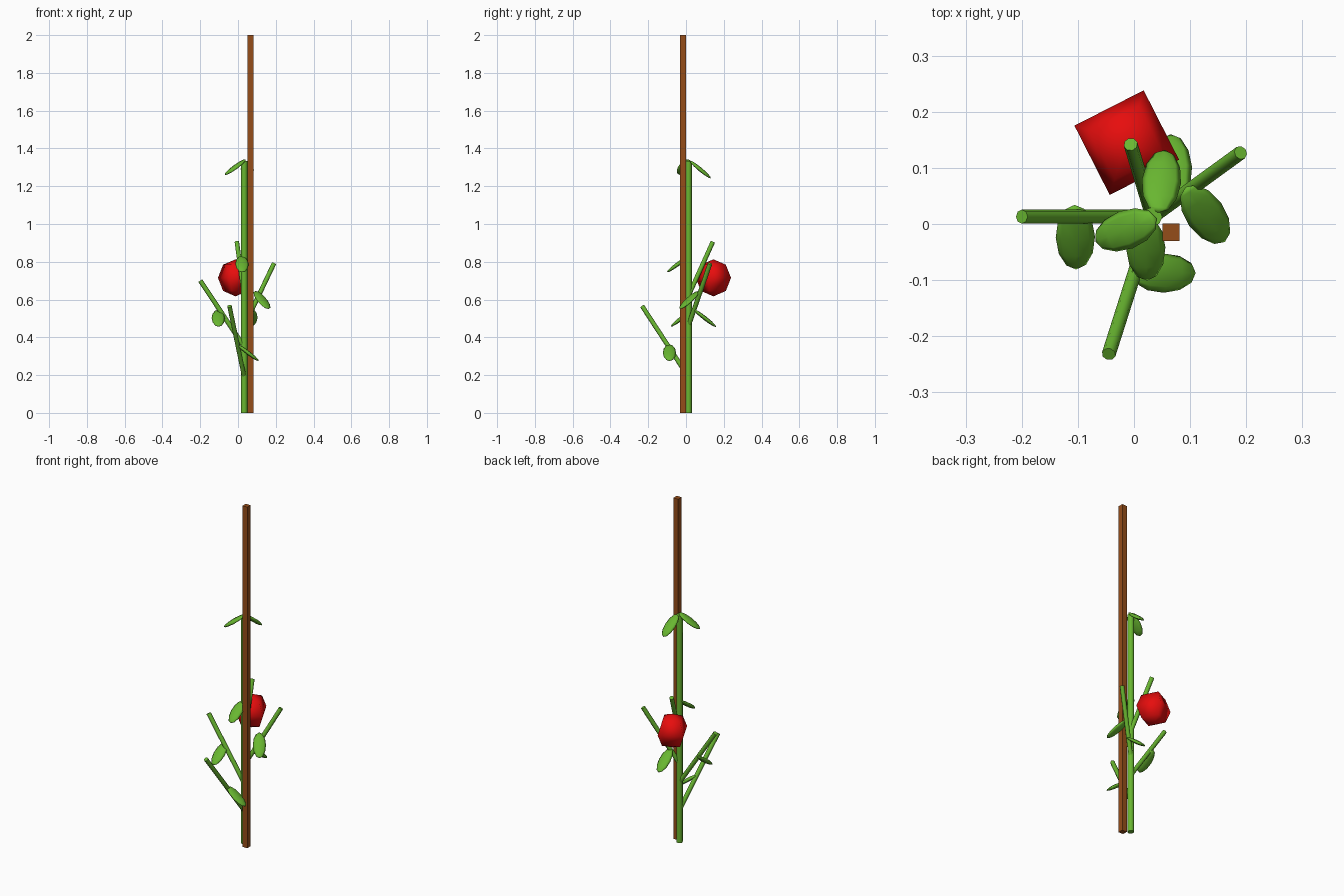
import bpy, math
from mathutils import Vector, Matrix

if "Cube" in bpy.data.objects:
    bpy.data.objects.remove(bpy.data.objects["Cube"])


def material(name, rgb):
    m = bpy.data.materials.new(name)
    m.diffuse_color = (*rgb, 1)
    m.use_nodes = True
    m.node_tree.nodes["Principled BSDF"].inputs["Base Color"].default_value = m.diffuse_color
    return m


GREEN = material("plant_green", (0.14, 0.47, 0.03))
RED = material("fruit_red", (0.8, 0.004, 0.004))
BROWN = material("stake_brown", (0.3, 0.075, 0.01))


def finish(name, mat, angle=None):
    ob = bpy.context.object
    ob.name = name
    ob.data.materials.append(mat)
    if angle:
        bpy.ops.object.shade_smooth_by_angle(angle=math.radians(angle))
    return ob


def rod(name, a, b, r):
    """Round stalk from a to b."""
    a, b = Vector(a), Vector(b)
    d = b - a
    bpy.ops.mesh.primitive_cylinder_add(
        vertices=8, radius=r, depth=d.length, location=(a + b) / 2,
        rotation=d.to_track_quat('Z', 'Y').to_euler())
    return finish(name, GREEN, 60)


def leaf(name, a, b):
    """Flattened ellipsoid from a to b, its broad face turned upwards."""
    a, b = Vector(a), Vector(b)
    along = (b - a).normalized()
    side = along.cross(Vector((0, 0, 1))).normalized()
    normal = along.cross(side)
    bpy.ops.mesh.primitive_uv_sphere_add(segments=8, ring_count=6, radius=1)
    ob = finish(name, GREEN, 70)
    size = Matrix.Diagonal((0.035, 0.011, (b - a).length / 2))
    rot = Matrix((side, normal, along)).transposed()
    if rot.determinant() < 0:
        rot = Matrix((-side, normal, along)).transposed()
    ob.data.transform((rot @ size).to_4x4())
    ob.location = (a + b) / 2


# Wooden stake
bpy.ops.mesh.primitive_cube_add(size=1, location=(0.066, -0.015, 1))
stake = finish("stake", BROWN)
stake.scale = (0.031, 0.031, 2)

# Main stem and its four branches
X, Y = 0.033, 0.013
rod("stem", (X, Y, 0), (X, Y, 1.333), 0.0175)
branches = [
    (0.19, (-0.045, -0.232, 0.565)),
    (0.35, (-0.2, 0.013, 0.70)),
    (0.46, (0.19, 0.127, 0.79)),
    (0.62, (-0.006, 0.142, 0.905)),
]
for i, (z, tip) in enumerate(branches):
    rod(f"branch_{i + 1}", (X, Y, z), tip, 0.0125)

# Leaves: two at the top, the rest along the branches
leaves = [
    ((0.043, 0.02, 1.335), (0.055, 0.132, 1.242)),
    ((0.04, 0.01, 1.342), (-0.069, -0.031, 1.26)),
    ((0.019, 0.015, 0.83), (0.023, -0.101, 0.745)),
    ((-0.005, -0.088, 0.362), (0.11, -0.087, 0.275)),
    ((-0.106, 0.034, 0.545), (-0.103, -0.081, 0.457)),
    ((0.092, 0.066, 0.645), (0.162, -0.032, 0.55)),
    ((0.072, 0.04, 0.548), (0.065, 0.16, 0.455)),
]
for i, (a, b) in enumerate(leaves):
    leaf(f"leaf_{i + 1}", a, b)

# Low-poly fruit: four-sided ball
bpy.ops.mesh.primitive_uv_sphere_add(
    segments=4, ring_count=4, radius=0.098, location=(-0.013, 0.145, 0.715),
    rotation=(0, 0, math.radians(-18)))
finish("fruit", RED, 100)
